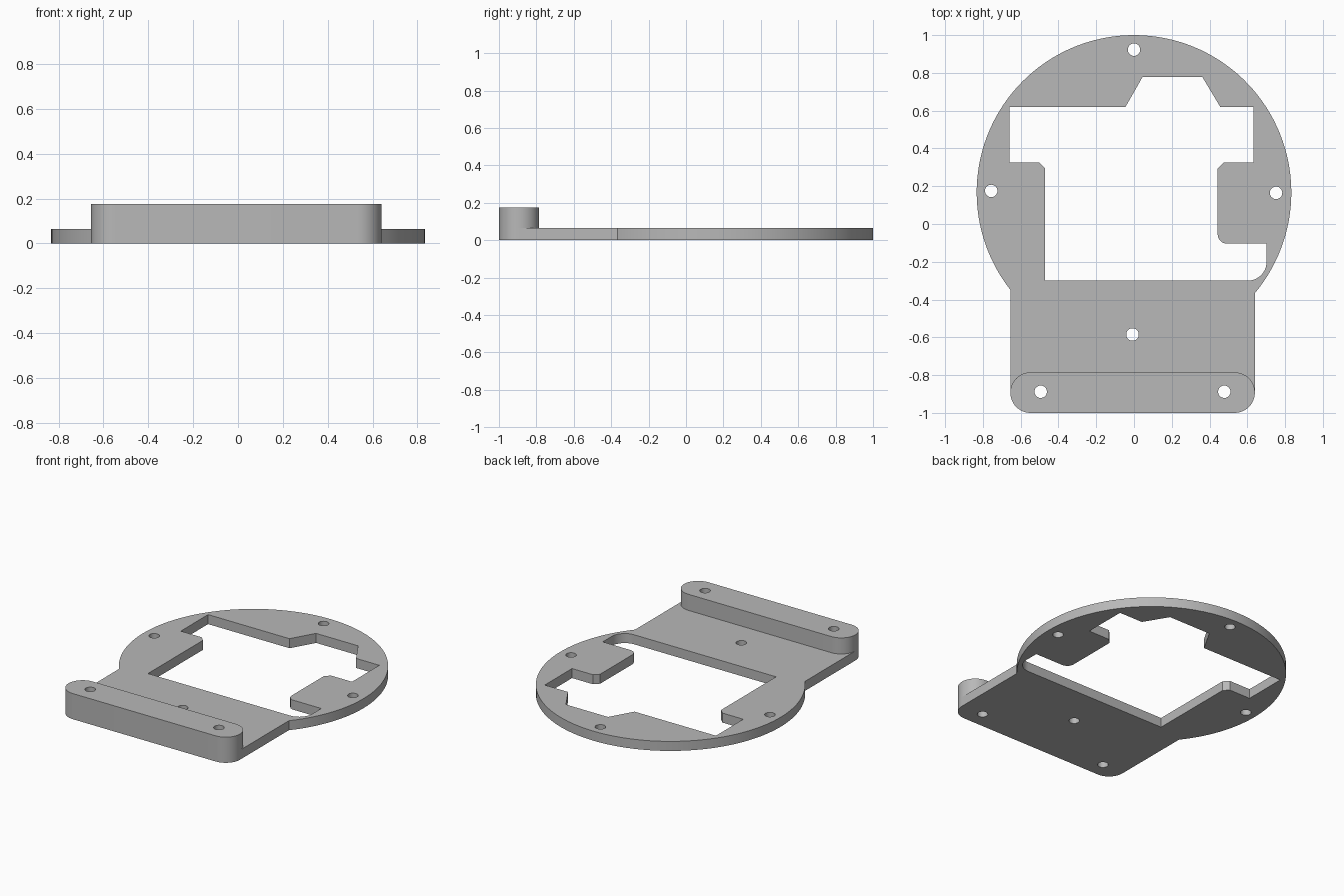
import bpy
import bmesh
from math import sin, cos, pi, asin, acos

cube = bpy.data.objects.get("Cube")
if cube:
    bpy.data.objects.remove(cube, do_unlink=True)

grey = bpy.data.materials.new("grey plastic")
grey.use_nodes = True
grey.diffuse_color = (0.48, 0.48, 0.48, 1)
grey.node_tree.nodes["Principled BSDF"].inputs["Base Color"].default_value = grey.diffuse_color

PLATE_TOP, BAR_TOP = 0.065, 0.175
LEFT, RIGHT = 0.64, -0.655
RING_Y, RING_R = 0.167, 0.833
BAR_R = 0.1075
BAR_Y = BAR_R - 1


def arc(x, y, r, start, end, steps=12):
    angles = [start + (end - start) * i / steps for i in range(steps + 1)]
    return [(x + r * cos(a), y + r * sin(a)) for a in angles]


def hole(x, y, r=0.033):
    return arc(x, y, r, 0, 2 * pi, 32)[:-1]


def slab(name, loops, bottom, top):
    """Fill an outline with holes and extrude it upwards."""
    bm = bmesh.new()
    edges = []
    for loop in loops:
        verts = [bm.verts.new((x, y, bottom)) for x, y in loop]
        edges += [bm.edges.new((v, verts[i - 1])) for i, v in enumerate(verts)]
    bmesh.ops.triangle_fill(bm, use_beauty=True, use_dissolve=False, edges=edges, normal=(0, 0, 1))
    result = bmesh.ops.extrude_face_region(bm, geom=bm.faces[:], use_keep_orig=True)
    raised = [g for g in result["geom"] if isinstance(g, bmesh.types.BMVert)]
    bmesh.ops.translate(bm, verts=raised, vec=(0, 0, top - bottom))
    bmesh.ops.recalc_face_normals(bm, faces=bm.faces[:])
    mesh = bpy.data.meshes.new(name)
    bm.to_mesh(mesh)
    bm.free()
    mesh.materials.append(grey)
    obj = bpy.data.objects.new(name, mesh)
    bpy.context.collection.objects.link(obj)
    bpy.ops.object.select_all(action="DESELECT")
    obj.select_set(True)
    bpy.context.view_layer.objects.active = obj
    bpy.ops.object.shade_smooth_by_angle(angle=pi / 6)
    return obj


# Round ring merging into a straight tongue with rounded corners
outline = arc(0, RING_Y, RING_R, -acos(LEFT / RING_R), pi + acos(-RIGHT / RING_R), 96)
outline += arc(RIGHT + BAR_R, BAR_Y, BAR_R, pi, 1.5 * pi)
outline += arc(LEFT - BAR_R, BAR_Y, BAR_R, 1.5 * pi, 2 * pi)

# Stepped central opening
opening = [(-0.66, 0.62), (-0.045, 0.62), (0.045, 0.778), (0.362, 0.778),
           (0.457, 0.62), (0.633, 0.62), (0.633, 0.325), (0.475, 0.325), (0.443, 0.293)]
opening += arc(0.493, -0.054, 0.05, pi, 1.5 * pi, 8)
opening += [(0.702, -0.104)]
opening += arc(0.602, -0.2, 0.1, 0, -pi / 2)
opening += [(-0.47, -0.3), (-0.47, 0.293), (-0.502, 0.325), (-0.66, 0.325)]

bar_holes = [hole(x, -0.888) for x in (-0.494, 0.478)]
plate_holes = [hole(0, 0.923), hole(-0.756, 0.175), hole(0.752, 0.165), hole(-0.008, -0.585)]
slab("base_plate", [outline, opening] + plate_holes + bar_holes, 0, PLATE_TOP)

# Raised mounting bar across the front edge
capsule = arc(RIGHT + BAR_R, BAR_Y, BAR_R, pi / 2, 1.5 * pi, 24)
capsule += arc(LEFT - BAR_R, BAR_Y, BAR_R, -pi / 2, pi / 2, 24)
slab("mounting_bar", [capsule] + bar_holes, PLATE_TOP, BAR_TOP)
